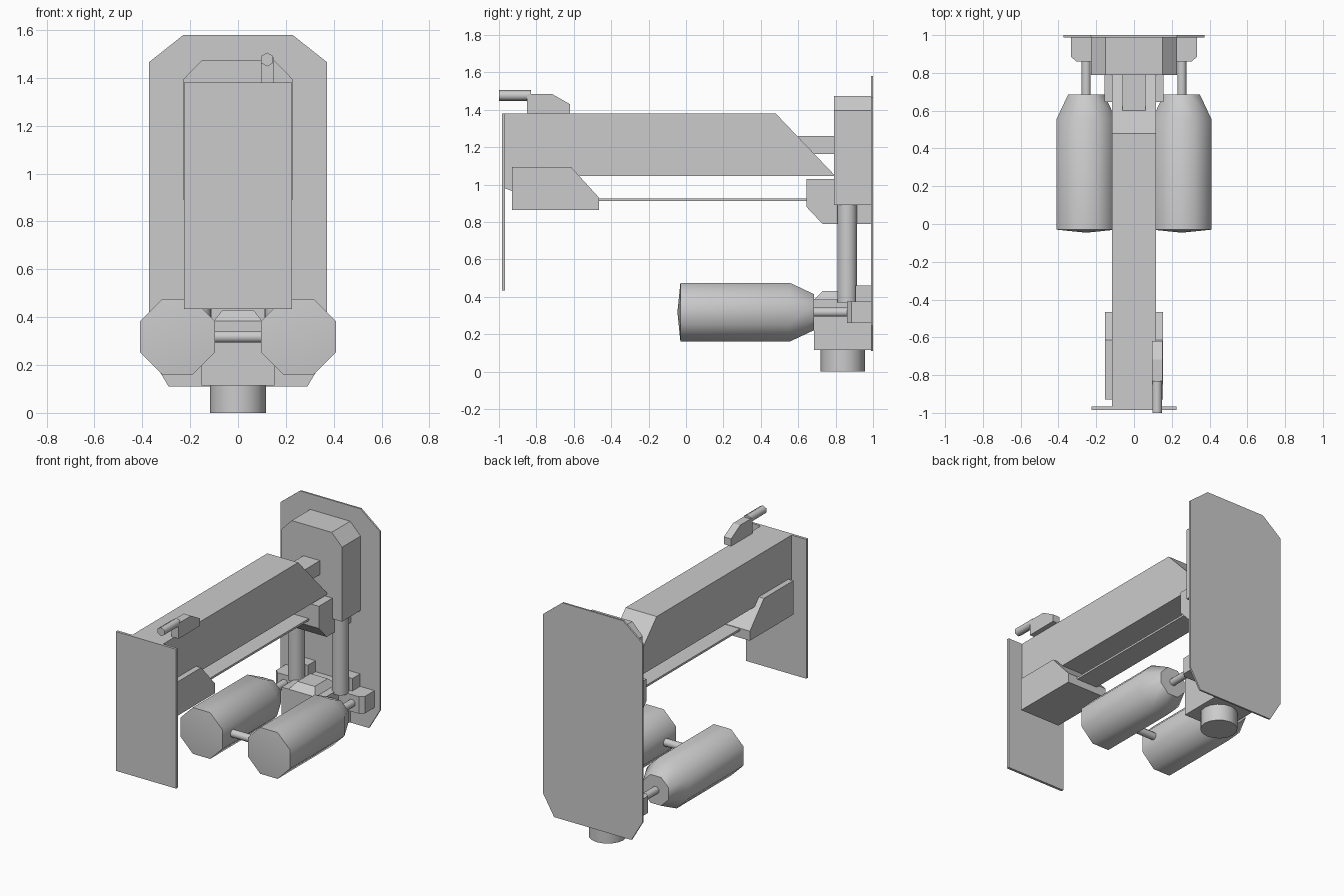
import bpy, bmesh, math
from mathutils import Vector

if "Cube" in bpy.data.objects:
    bpy.data.objects.remove(bpy.data.objects["Cube"])


def finish(name, bm, smooth=None):
    bmesh.ops.recalc_face_normals(bm, faces=bm.faces)
    me = bpy.data.meshes.new(name)
    bm.to_mesh(me)
    bm.free()
    ob = bpy.data.objects.new(name, me)
    bpy.context.collection.objects.link(ob)
    if smooth:
        bpy.ops.object.select_all(action='DESELECT')
        ob.select_set(True)
        bpy.context.view_layer.objects.active = ob
        bpy.ops.object.shade_smooth_by_angle(angle=math.radians(smooth))
    return ob


def prism(name, axis, pts, a, b):
    """Extrude a 2D profile along an axis from a to b."""
    place = {'x': lambda p, t: (t, p[0], p[1]),
             'y': lambda p, t: (p[0], t, p[1]),
             'z': lambda p, t: (p[0], p[1], t)}[axis]
    bm = bmesh.new()
    f = bm.faces.new([bm.verts.new(place(p, a)) for p in pts])
    r = bmesh.ops.extrude_face_region(bm, geom=[f])
    d = Vector(place((0, 0), b - a))
    bmesh.ops.translate(bm, vec=d, verts=[v for v in r['geom'] if isinstance(v, bmesh.types.BMVert)])
    return finish(name, bm)


def box(name, x0, x1, y0, y1, z0, z1):
    return prism(name, 'z', [(x0, y0), (x1, y0), (x1, y1), (x0, y1)], z0, z1)


def lathe(name, axis, centre, rings, n, phase=0.0, smooth=50):
    """Rings of (position along axis, radius); a zero radius makes a tip."""
    bm = bmesh.new()
    u, w = centre
    loops = []
    for t, r in rings:
        loop = []
        for i in range(n if r else 1):
            g = 2 * math.pi * i / n + phase
            p, q = u + r * math.cos(g), w + r * math.sin(g)
            loop.append(bm.verts.new({'x': (t, p, q), 'y': (p, t, q), 'z': (p, q, t)}[axis]))
        loops.append(loop)
    for A, B in zip(loops, loops[1:]):
        for i in range(n):
            j = (i + 1) % n
            if len(A) == 1:
                bm.faces.new((A[0], B[i], B[j]))
            else:
                bm.faces.new((A[i], A[j], B[j], B[i]))
    for L in (loops[0], loops[-1]):
        if len(L) > 1:
            bm.faces.new(L)
    return finish(name, bm, smooth)


# Large back plate and plain front plate
prism('back_plate', 'y', [(-.29, .11), (.29, .11), (.373, .25), (.373, 1.465), (.228, 1.58),
                          (-.228, 1.58), (-.373, 1.465), (-.373, .25)], .988, 1.0)
box('front_plate', -.226, .226, -.985, -.967, .435, 1.38)

# Upper housing on the back plate
prism('rear_housing', 'y', [(-.228, .89), (.228, .89), (.228, 1.395), (.15, 1.475),
                            (-.15, 1.475), (-.228, 1.395)], .79, .99)

# Main beam with its sloped rear end and connector
prism('main_beam', 'x', [(-.967, .98), (-.92, .962), (-.92, 1.045), (.79, 1.045), (.79, 1.055),
                         (.48, 1.38), (-.967, 1.38)], -.116, .116)
box('beam_connector', -.062, .062, .6, .8, 1.165, 1.26)

# Blocks under the beam and the flat bar joining them
prism('front_under_block', 'x', [(-.93, .865), (-.465, .865), (-.465, .93), (-.615, 1.095),
                                 (-.93, 1.095)], -.154, .154)
prism('rear_under_block', 'x', [(.645, .88), (.73, .79), (.99, .79), (.99, 1.03), (.645, 1.03)],
      -.155, .155)
box('under_bar', -.08, .08, -.48, .66, .913, .927)

# Handle on top of the beam
prism('handle_mount', 'x', [(-.85, 1.38), (-.62, 1.38), (-.62, 1.43), (-.717, 1.485),
                            (-.85, 1.485)], .096, .15)
lathe('handle_grip', 'y', (.122, 1.477), [(-1.0, .029), (-.83, .029)], 6, math.pi / 6, 65)

# Lower central block with chamfered cap and round foot
box('lower_block', -.153, .153, .685, .99, .115, .385)
bm = bmesh.new()
lo = [bm.verts.new((x, y, .385)) for x, y in ((-.1, .685), (.1, .685), (.1, .92), (-.1, .92))]
hi = [bm.verts.new((x, y, .43)) for x, y in ((-.065, .73), (.065, .73), (.065, .87), (-.065, .87))]
bm.faces.new(lo)
bm.faces.new(hi)
for i in range(4):
    j = (i + 1) % 4
    bm.faces.new((lo[i], lo[j], hi[j], hi[i]))
finish('lower_block_cap', bm)
lathe('foot', 'z', (0, .838), [(0, .118), (.13, .118)], 16, 0, 40)

# Mirrored posts, brackets, tanks and pipes
for side, s in (('left', -1), ('right', 1)):
    lathe(side + '_post', 'z', (s * .165, .862), [(.37, .053), (.9, .053)], 16, 0, 40)
    box(side + '_post_bracket', s * .11, s * .225, .905, .99, .37, .46)
    prism(side + '_pipe_bracket', 'z', [(s * .14, .86), (s * .305, .86), (s * .333, .885),
                                        (s * .333, .99), (s * .14, .99)], .26, .375)
    lathe(side + '_tank', 'y', (s * .253, .318),
          [(-.046, 0), (-.03, .17), (.555, .17), (.685, .104)], 8, math.pi / 8, 50)
    lathe(side + '_pipe', 'y', (s * .253, .318), [(.67, .026), (.87, .026)], 8, math.pi / 8, 50)

# Bar joining the two tanks
lathe('tank_link', 'x', (.08, .318), [(-.12, .026), (.12, .026)], 8, math.pi / 8, 50)
